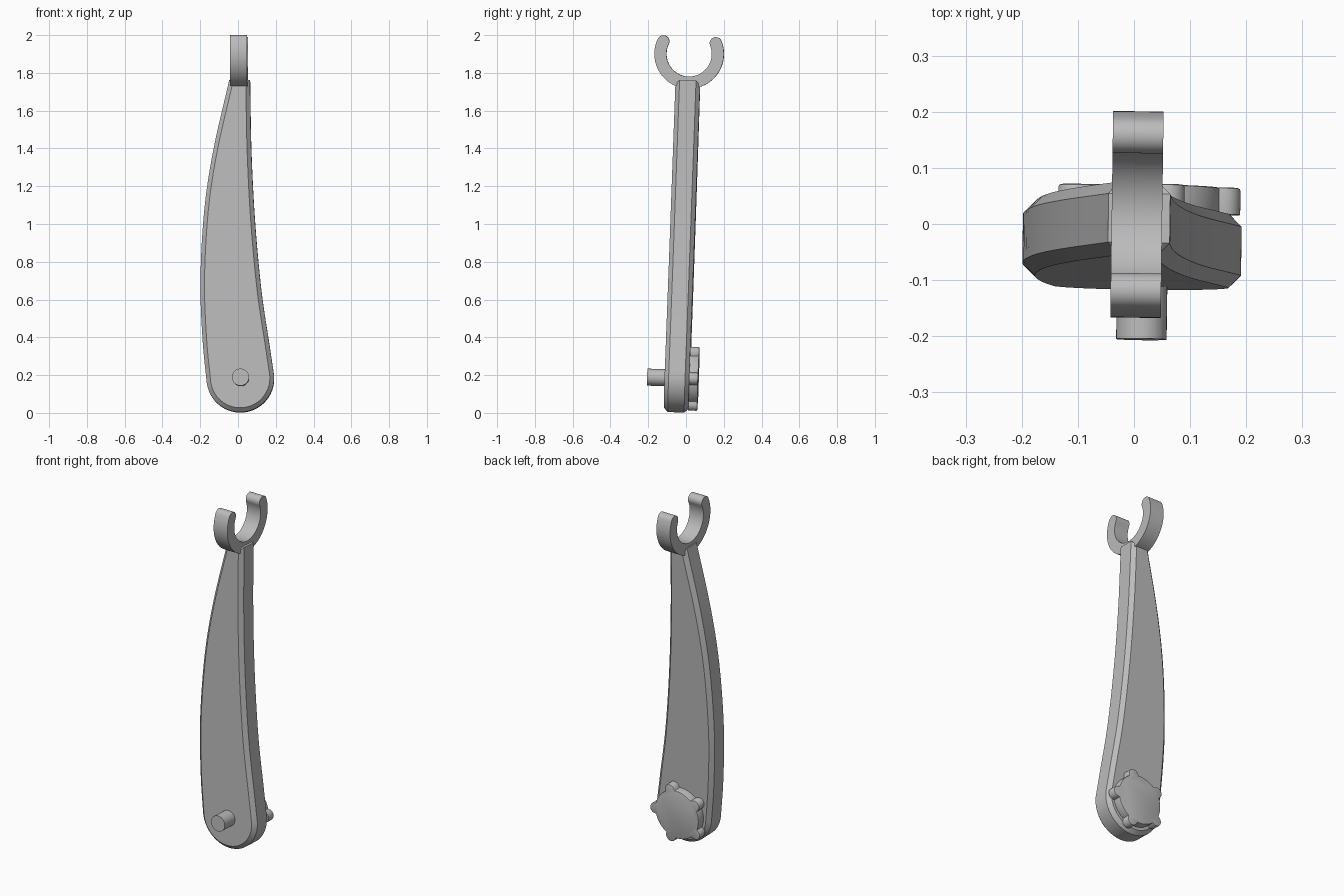
import bpy, bmesh
from math import sin, cos, pi, radians, sqrt
from mathutils import Matrix, Vector

if "Cube" in bpy.data.objects:
    bpy.data.objects.remove(bpy.data.objects["Cube"])

grey = bpy.data.materials.new("plain_grey")
grey.use_nodes = True
color = (0.5, 0.5, 0.5, 1)
grey.diffuse_color = color
grey.node_tree.nodes["Principled BSDF"].inputs["Base Color"].default_value = color

# The whole handle leans slightly backwards and is turned a little
LEAN = Matrix.Rotation(radians(-0.8), 4, "Z") @ Matrix.Rotation(radians(-2.05), 4, "X")


def arc(cx, cy, r, start, end, steps):
    angles = [radians(start + (end - start) * i / steps) for i in range(steps + 1)]
    return [(cx + r * cos(a), cy + r * sin(a)) for a in angles]


def smooth_path(points, steps=6):
    """Catmull-Rom curve through the points."""
    p = [Vector(q) for q in points]
    p = [2 * p[0] - p[1]] + p + [2 * p[-1] - p[-2]]
    out = []
    for a, b, c, d in zip(p, p[1:], p[2:], p[3:]):
        for i in range(steps):
            t = i / steps
            out.append(tuple(0.5 * (2 * b + (c - a) * t + (2 * a - 5 * b + 4 * c - d) * t ** 2
                                    + (3 * b - a - 3 * c + d) * t ** 3)))
    return out + [tuple(p[-2])]


def extrude(name, outline, axis, low, high, bevel=0, segments=1, bevel_low=True):
    """Prism of an outline along x (outline is y, z) or y (outline is x, z)."""
    place = (lambda u, v, d: (d, u, v)) if axis == 0 else (lambda u, v, d: (u, d, v))
    bm = bmesh.new()
    base = bm.faces.new([bm.verts.new(place(u, v, low)) for u, v in outline])
    grown = bmesh.ops.extrude_face_region(bm, geom=[base], use_keep_orig=True)["geom"]
    step = Vector((0, 0, 0))
    step[axis] = high - low
    bmesh.ops.translate(bm, verts=[g for g in grown if isinstance(g, bmesh.types.BMVert)], vec=step)
    bmesh.ops.recalc_face_normals(bm, faces=bm.faces)
    if bevel:
        ends = [high] + ([low] if bevel_low else [])
        rim = [e for e in bm.edges
               if any(all(abs(v.co[axis] - d) < 1e-5 for v in e.verts) for d in ends)]
        bmesh.ops.bevel(bm, geom=rim, offset=bevel, segments=segments, profile=0.5,
                        affect="EDGES", clamp_overlap=False)
    bm.transform(LEAN)
    mesh = bpy.data.meshes.new(name)
    bm.to_mesh(mesh)
    bm.free()
    mesh.materials.append(grey)
    obj = bpy.data.objects.new(name, mesh)
    bpy.context.collection.objects.link(obj)
    bpy.ops.object.select_all(action="DESELECT")
    obj.select_set(True)
    bpy.context.view_layer.objects.active = obj
    bpy.ops.object.shade_smooth_by_angle(angle=radians(30))
    return obj


# Curved tapering arm with a round foot and chamfered rims
foot = arc(0.013, 0.18, 0.179, 187, 368, 40)
left_side = smooth_path([(-0.046, 1.76), (-0.13, 1.39), (-0.178, 1.07), (-0.198, 0.7),
                         (-0.187, 0.39), foot[0]])
right_side = smooth_path([foot[-1], (0.167, 0.36), (0.124, 0.65), (0.09, 1.02),
                          (0.071, 1.39), (0.064, 1.76)])
extrude("arm", left_side + foot[1:-1] + right_side, 1, -0.118, 0.013, bevel=0.022)

# Open ring clip with rounded tips
cy, cz, mid, half = -0.051, 1.9, 0.152, 0.032
tip_a, tip_b = 156, 384
outline = arc(cy, cz, mid + half, tip_a, tip_b, 56)
for angle, outward in ((tip_b, 1), (tip_a, 0)):
    a = radians(angle)
    tip = (cy + mid * cos(a), cz + mid * sin(a))
    if outward:
        outline += arc(*tip, half, angle, angle + 180, 12)[1:-1]
        outline += arc(cy, cz, mid - half, tip_b, tip_a, 56)
    else:
        outline += arc(*tip, half, angle + 180, angle + 360, 12)[1:-1]
extrude("ring_clip", outline, 0, -0.04, 0.05)

# Front pin
extrude("front_pin", arc(0.016, 0.182, 0.045, 0, 350, 35), 1, -0.212, -0.1)

# Back knob: disc with five round grip lobes
DISC, REACH, LOBE = 0.142, 0.144, 0.032
knob = []
for i in range(240):
    a = 2 * pi * i / 240
    off = (a + pi / 5) % (2 * pi / 5) - pi / 5
    gap = LOBE ** 2 - (REACH * sin(off)) ** 2
    r = max(DISC, REACH * cos(off) + sqrt(gap)) if gap > 0 else DISC
    knob.append((0.013 + r * cos(a), 0.182 + r * sin(a)))
extrude("back_knob", knob, 1, 0.012, 0.06, bevel=0.005, segments=2, bevel_low=False)
